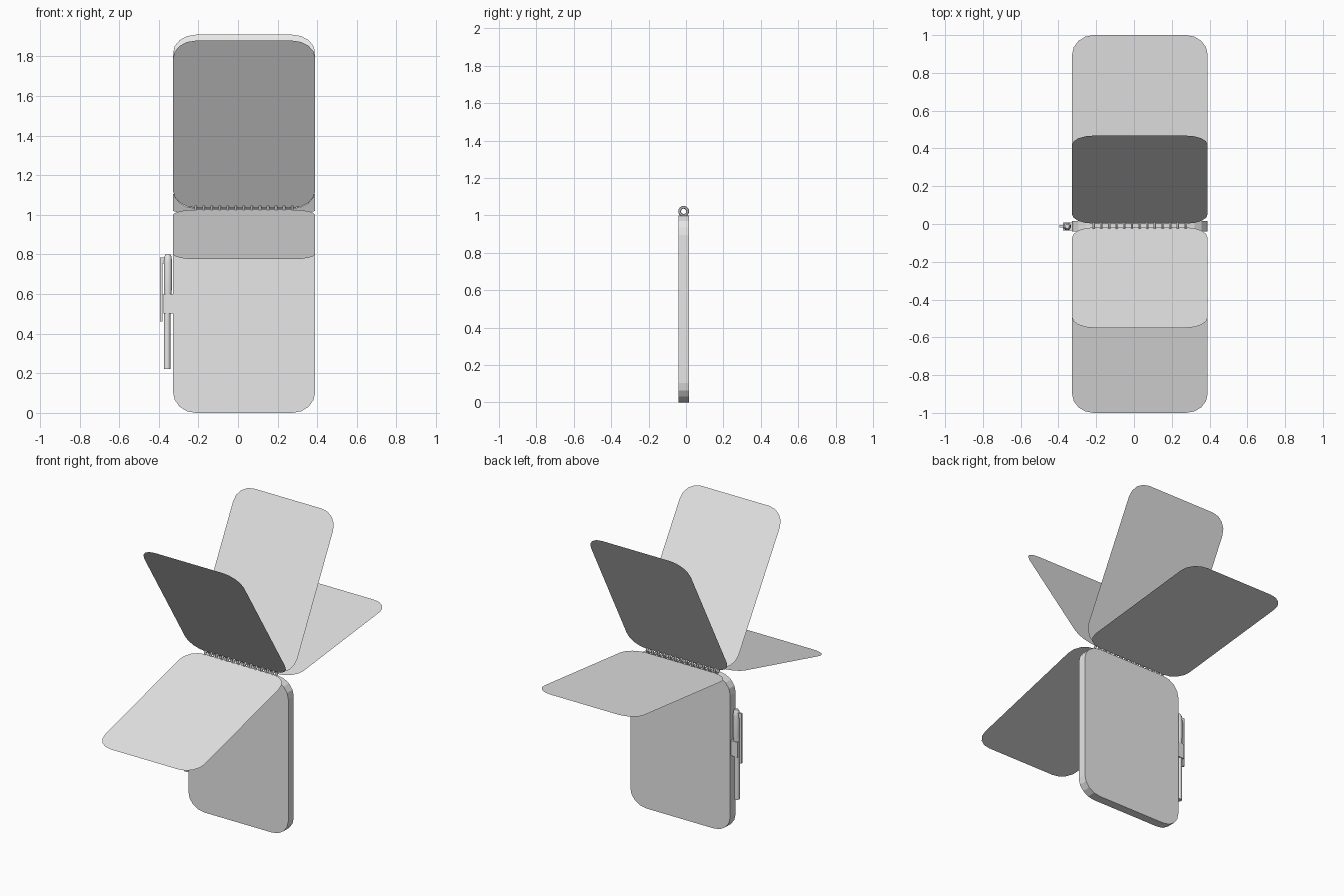
import bpy, bmesh, math
from mathutils import Matrix, Vector

if "Cube" in bpy.data.objects:
    bpy.data.objects.remove(bpy.data.objects["Cube"])

grey = bpy.data.materials.new("plain grey")
grey.diffuse_color = (0.8, 0.8, 0.8, 1)
grey.use_nodes = True
grey.node_tree.nodes["Principled BSDF"].inputs["Base Color"].default_value = grey.diffuse_color

X0, X1 = -0.328, 0.39          # sheet edges
HINGE_Y = -0.0125              # centre of the binding


def finish(name, bm, smooth=False):
    mesh = bpy.data.meshes.new(name)
    bm.to_mesh(mesh)
    bm.free()
    mesh.materials.append(grey)
    obj = bpy.data.objects.new(name, mesh)
    bpy.context.collection.objects.link(obj)
    if smooth:
        bpy.context.view_layer.objects.active = obj
        obj.select_set(True)
        bpy.ops.object.shade_smooth_by_angle(angle=math.radians(40))
        obj.select_set(False)
    return obj


def rounded_outline(length, rx=0.115, rl=0.105, segments=4):
    """Rounded rectangle as (x, distance along the sheet) pairs."""
    corners = [(X1 - rx, length - rl, 0), (X0 + rx, length - rl, 90),
               (X0 + rx, rl, 180), (X1 - rx, rl, 270)]
    points = []
    for cx, cl, start in corners:
        for i in range(segments + 1):
            a = math.radians(start + 90 * i / segments)
            points.append((cx + rx * math.cos(a), cl + rl * math.sin(a)))
    return points


def sheet(name, start, end):
    """Loose page running from start to end, both (y, z)."""
    s, e = Vector(start), Vector(end)
    d = (e - s).normalized()
    bm = bmesh.new()
    verts = []
    for x, t in rounded_outline((e - s).length):
        p = s + d * t
        verts.append(bm.verts.new((x, p.x, p.y)))
    bm.faces.new(verts)
    return finish(name, bm)


def box(name, lo, hi):
    bm = bmesh.new()
    bmesh.ops.create_cube(bm, size=1)
    for v in bm.verts:
        v.co = [lo[i] + (v.co[i] + 0.5) * (hi[i] - lo[i]) for i in range(3)]
    return finish(name, bm)


def lathe(name, profile, centre, steps=16):
    """Spin a (radius, z) profile about a vertical axis."""
    bm = bmesh.new()
    verts = [bm.verts.new((r, 0, z)) for r, z in profile]
    edges = [bm.edges.new(pair) for pair in zip(verts, verts[1:])]
    bmesh.ops.spin(bm, geom=verts + edges, cent=(0, 0, 0), axis=(0, 0, 1),
                   angle=2 * math.pi, steps=steps)
    bmesh.ops.remove_doubles(bm, verts=bm.verts, dist=1e-5)
    bmesh.ops.recalc_face_normals(bm, faces=bm.faces)
    bm.transform(Matrix.Translation(centre))
    return finish(name, bm, True)


# Closed block of pages hanging below the binding
bm = bmesh.new()
base = bm.faces.new([bm.verts.new((x, -0.041, z)) for x, z in rounded_outline(1.0)])
side = bmesh.ops.extrude_face_region(bm, geom=[base])
bmesh.ops.translate(bm, vec=(0, 0.056, 0),
                    verts=[g for g in side["geom"] if isinstance(g, bmesh.types.BMVert)])
bmesh.ops.recalc_face_normals(bm, faces=bm.faces)
finish("page_block", bm)

# Four loose sheets fanned around the binding
sheet("back_low_page", (0.012, 1.010), (1.0, 1.116))
sheet("back_high_page", (0.002, 1.030), (0.468, 1.910))
sheet("front_high_page", (-0.018, 1.036), (-0.55, 1.880))
sheet("front_low_page", (-0.034, 1.026), (-1.0, 0.776))

# Row of binding rings
bm = bmesh.new()
MAJOR, MINOR, SIDES, TUBE = 0.0215, 0.0075, 16, 6
for n in range(13):
    x0 = -0.213 + n * 0.0405
    grid = []
    for i in range(SIDES):
        a = 2 * math.pi * i / SIDES
        row = []
        for j in range(TUBE):
            b = 2 * math.pi * j / TUBE
            r = MAJOR + MINOR * math.cos(b)
            row.append(bm.verts.new((x0 + MINOR * math.sin(b),
                                     HINGE_Y + r * math.cos(a), 1.022 + r * math.sin(a))))
        grid.append(row)
    for i in range(SIDES):
        for j in range(TUBE):
            k, m = (i + 1) % SIDES, (j + 1) % TUBE
            bm.faces.new((grid[i][j], grid[k][j], grid[k][m], grid[i][m]))
bmesh.ops.recalc_face_normals(bm, faces=bm.faces)
finish("binding_rings", bm, True)

# Pen with cap and clip, held by a loop on the left edge
lathe("pen_barrel", [(0, 0.222), (0.0165, 0.222), (0.0165, 0.64), (0, 0.64)],
      (-0.358, HINGE_Y, 0))
lathe("pen_cap", [(0, 0.60), (0.018, 0.60), (0.021, 0.64), (0.021, 0.76),
                  (0.018, 0.79), (0.011, 0.802), (0, 0.802)], (-0.354, HINGE_Y, 0))
box("pen_clip", (-0.394, HINGE_Y - 0.007, 0.462), (-0.382, HINGE_Y + 0.007, 0.785))
box("clip_bridge", (-0.390, HINGE_Y - 0.007, 0.755), (-0.360, HINGE_Y + 0.007, 0.785))
box("pen_loop", (-0.377, HINGE_Y - 0.021, 0.502), (-0.326, HINGE_Y + 0.021, 0.60))
